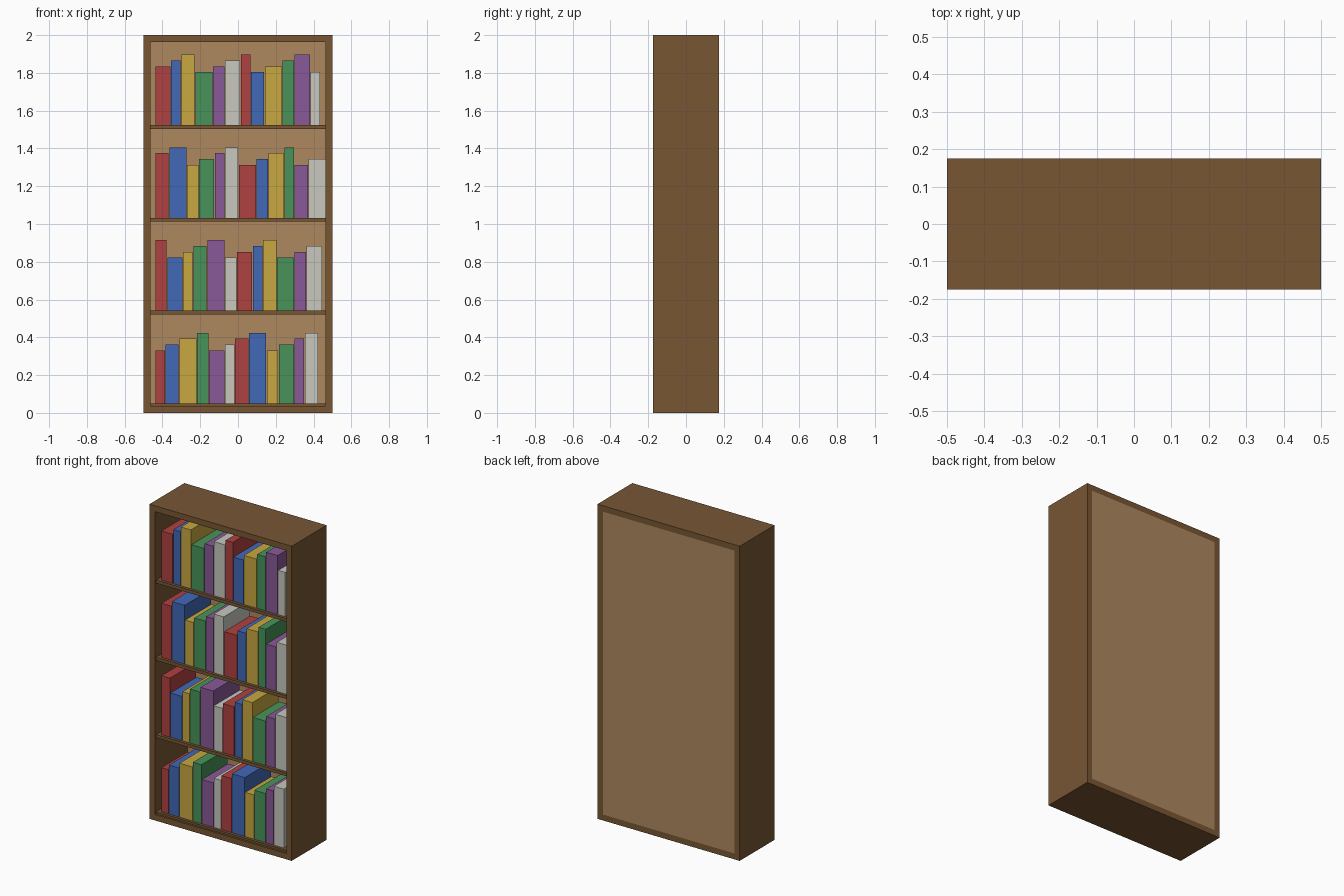
import bpy
import bmesh
from mathutils import Matrix, Vector

cube = bpy.data.objects.get("Cube")
if cube:
    bpy.data.objects.remove(cube, do_unlink=True)


def material(name, rgb):
    m = bpy.data.materials.new(name)
    m.use_nodes = True
    m.diffuse_color = (*rgb, 1)
    m.node_tree.nodes["Principled BSDF"].inputs["Base Color"].default_value = (*rgb, 1)
    return m


def box(name, lo, hi, mat):
    """Axis-aligned box between two opposite corners."""
    lo, hi = Vector(lo), Vector(hi)
    size = hi - lo
    bm = bmesh.new()
    bmesh.ops.create_cube(bm, size=1, matrix=Matrix.Diagonal((*size, 1)))
    mesh = bpy.data.meshes.new(name)
    bm.to_mesh(mesh)
    bm.free()
    mesh.materials.append(mat)
    obj = bpy.data.objects.new(name, mesh)
    obj.location = (lo + hi) / 2
    bpy.context.collection.objects.link(obj)
    return obj


wood = material("dark_wood", (0.188, 0.093, 0.034))
panel = material("light_wood", (0.42, 0.25, 0.117))
covers = [
    ("red", material("red_cover", (0.43, 0.052, 0.052))),
    ("blue", material("blue_cover", (0.052, 0.14, 0.47))),
    ("yellow", material("yellow_cover", (0.58, 0.39, 0.052))),
    ("green", material("green_cover", (0.065, 0.29, 0.1))),
    ("purple", material("purple_cover", (0.25, 0.1, 0.31))),
    ("white", material("white_cover", (0.58, 0.58, 0.53))),
]

W, D, H, T = 0.5, 0.175, 2.0, 0.0375   # half width, half depth, height, board
inner = W - T

# Outer case
box("right_side", (-W, -D, 0), (-inner, D, H), wood)
box("left_side", (inner, -D, 0), (W, D, H), wood)
box("top_board", (-inner, -D, H - T), (inner, D, H), wood)
box("bottom_board", (-inner, -D, 0), (inner, D, T), wood)
box("back_panel", (-inner, D - 0.02, T), (inner, D, H - T), panel)

# Shelves, each with a row of books whose widths and heights cycle
widths = (0.05, 0.07, 0.09, 0.06, 0.08)
for s in range(4):
    z = 0.05 + 0.491 * s
    box(f"shelf_{s + 1}", (-inner, -D + 0.0125, max(z - 0.02, T)),
        (inner, D - 0.02, z), wood)
    x = -inner + 0.025
    for i in range(12):
        colour, mat = covers[i % 6]
        w = widths[(i + 3 * s) % 5]
        h = 0.281 + 0.031 * ((i + 3 * s) % 4)
        right = min(x + w, inner)
        box(f"{colour}_book_{s + 1}_{i + 1}", (x, -0.145, z),
            (right, 0.118, z + h), mat)
        x += w + 0.00375
